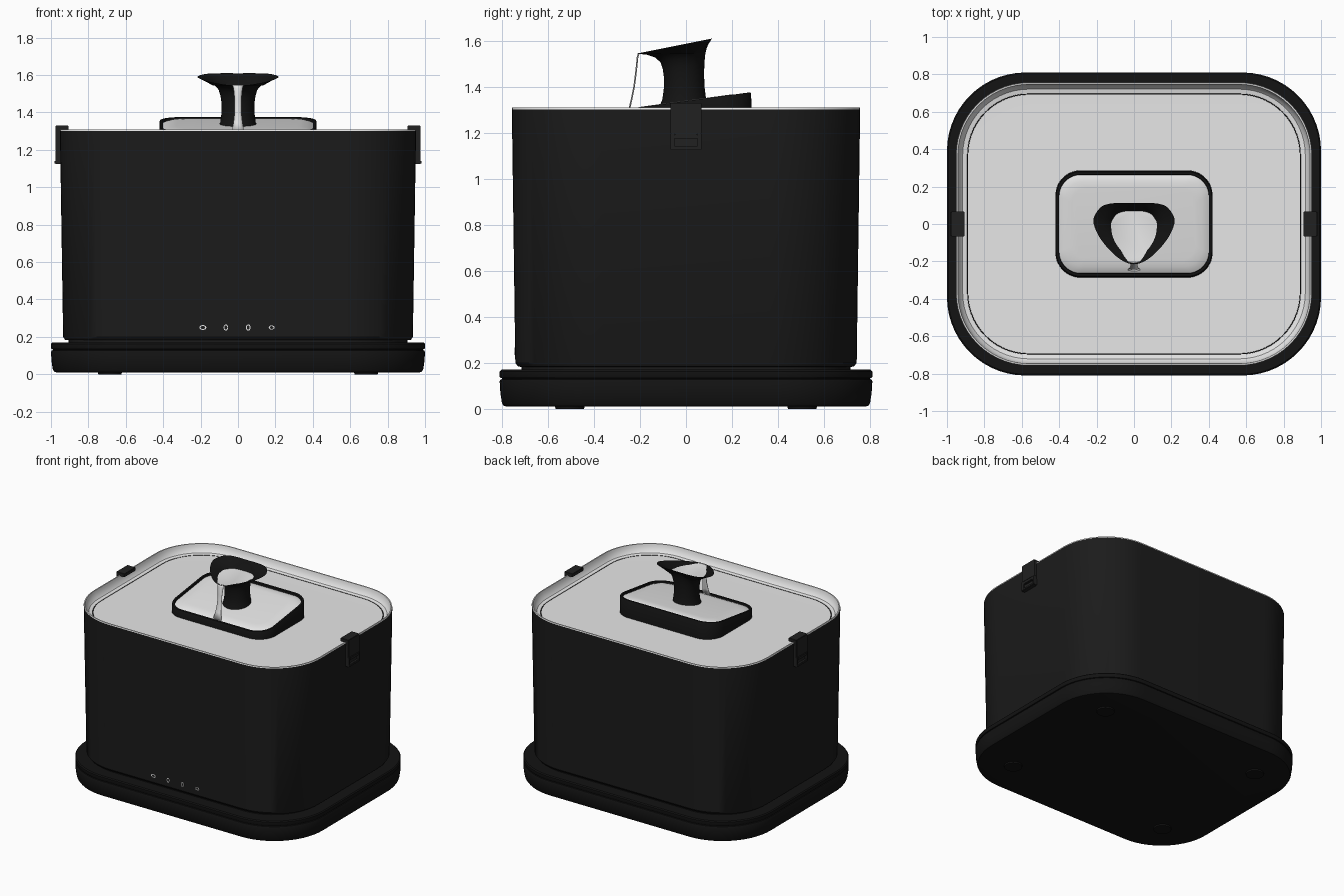
import bpy, bmesh, math
from mathutils import Vector

if "Cube" in bpy.data.objects:
    bpy.data.objects.remove(bpy.data.objects["Cube"])


def material(name, v):
    m = bpy.data.materials.new(name)
    m.diffuse_color = (v, v, v, 1)
    m.use_nodes = True
    m.node_tree.nodes["Principled BSDF"].inputs["Base Color"].default_value = m.diffuse_color
    return m


BODY = material("charcoal plastic", 0.011)
BASE = material("black plastic", 0.0065)
CLIP = material("dark grey plastic", 0.015)
PALE = material("pale grey plastic", 0.82)
WATER = material("white water", 0.95)


def finish(name, bm, mats, angle=35):
    bmesh.ops.recalc_face_normals(bm, faces=bm.faces)
    me = bpy.data.meshes.new(name)
    bm.to_mesh(me)
    bm.free()
    for m in mats:
        me.materials.append(m)
    me.shade_smooth()
    me.set_sharp_from_angle(angle=math.radians(angle))
    ob = bpy.data.objects.new(name, me)
    bpy.context.collection.objects.link(ob)
    return ob


def loft(name, rings, mats, band=None, caps=(0, 0), angle=35):
    """Skin closed rings; band[i] is the material of the strip after ring i."""
    bm = bmesh.new()
    vs = [[bm.verts.new(p) for p in r] for r in rings]
    n = len(vs[0])
    for i in range(len(vs) - 1):
        for j in range(n):
            k = (j + 1) % n
            f = bm.faces.new((vs[i][j], vs[i][k], vs[i + 1][k], vs[i + 1][j]))
            f.material_index = band[i] if band else 0
    for r, c in ((vs[0], caps[0]), (vs[-1], caps[1])):
        if c is not None:
            bm.faces.new(r).material_index = c
    return finish(name, bm, mats, angle)


def rrect(hx, hy, r, z, seg=14):
    """Rounded rectangle; z is a height or a function of y."""
    pts = []
    for q, (sx, sy) in enumerate(((1, 1), (-1, 1), (-1, -1), (1, -1))):
        for i in range(seg + 1):
            a = math.pi / 2 * (q + i / seg)
            x = sx * (hx - r) + r * math.cos(a)
            y = sy * (hy - r) + r * math.sin(a)
            pts.append((x, y, z(y) if callable(z) else z))
    return pts


def inset_rings(hx, hy, r, profile):
    return [rrect(hx - d, hy - d, r - d, z) for d, z in profile]


def box(name, lo, hi, mat, bevel=0.005):
    bm = bmesh.new()
    bmesh.ops.create_cube(bm, size=1)
    for v in bm.verts:
        v.co = Vector([(a + b) / 2 + c * (b - a) for a, b, c in zip(lo, hi, v.co)])
    if bevel:
        bmesh.ops.bevel(bm, geom=bm.edges[:], offset=bevel, segments=2, affect='EDGES')
    return finish(name, bm, [mat])


# base tray with a groove around it
loft("base", inset_rings(1.0, 0.81, 0.42, [
    (0.03, 0.01), (0.018, 0.013), (0.010, 0.025), (0.003, 0.07), (0.0, 0.12), (0.004, 0.127),
    (0.010, 0.129), (0.010, 0.133), (0.003, 0.135), (0.0, 0.14), (0.0, 0.163),
    (0.007, 0.17), (0.09, 0.17)]), [BASE])

# feet under the base
for sx in (-1, 1):
    for sy in (-1, 1):
        bm = bmesh.new()
        bmesh.ops.create_cone(bm, cap_ends=True, segments=32, radius1=0.062, radius2=0.065, depth=0.015)
        bmesh.ops.translate(bm, verts=bm.verts, vec=(sx * 0.685, sy * 0.505, 0.0075))
        finish("foot", bm, [BASE])

# tank: narrow neck, tapered wall, open at the top
loft("tank", [
    rrect(0.905, 0.715, 0.36, 0.165), rrect(0.905, 0.715, 0.36, 0.182),
    rrect(0.925, 0.73, 0.37, 0.184), rrect(0.935, 0.742, 0.38, 0.20),
    rrect(0.952, 0.757, 0.39, 1.302)], [BODY], None, (0, None))

# pale tray: lip, sloping wall, thin seam and nearly flat floor
loft("drinking_tray", inset_rings(0.952, 0.757, 0.39, [
    (0.0, 1.302), (0.002, 1.31), (0.010, 1.31), (0.013, 1.295), (0.022, 1.268),
    (0.036, 1.252), (0.060, 1.247), (0.061, 1.240), (0.064, 1.240),
    (0.065, 1.247), (0.20, 1.246), (0.36, 1.247)]),
    [PALE, BODY], [0, 0, 0, 0, 0, 0, 1, 1, 1, 0, 0], (None, 0))


# pedestal with a tilted, framed top
def tilt(dz):
    return lambda y: 1.338 + 0.136 * y + dz


loft("pedestal", [
    rrect(0.42, 0.287, 0.135, 1.235), rrect(0.42, 0.283, 0.135, tilt(-0.006)),
    rrect(0.416, 0.279, 0.131, tilt(0)), rrect(0.402, 0.265, 0.117, tilt(0)),
    rrect(0.40, 0.263, 0.115, tilt(-0.014)), rrect(0.388, 0.251, 0.108, tilt(-0.008)),
    rrect(0.365, 0.228, 0.095, tilt(-0.001)), rrect(0.33, 0.193, 0.08, tilt(0.002))],
    [BASE, PALE], [0, 0, 0, 0, 1, 1, 1], (0, 1))


def smooth_outline(half, per=5):
    """Mirror half an outline and resample it as a closed smooth curve."""
    pts = [Vector(p) for p in half + [(-x, y) for x, y in half[-2:0:-1]]]
    out, n = [], len(pts)
    for i in range(n):
        a, b, c, d = (pts[(i + k) % n] for k in (-1, 0, 1, 2))
        for s in range(per):
            t = s / per
            out.append(0.5 * (2 * b + (c - a) * t + (2 * a - 5 * b + 4 * c - d) * t * t
                              + (3 * b - a - 3 * c + d) * t ** 3))
    return out


# spout: round stem flaring to a slanted teardrop lip, filled with water
lip = smooth_outline([(0, .112), (.10, .112), (.17, .095), (.21, .045), (.215, .0),
                      (.185, -.07), (.125, -.145), (.06, -.197), (0, -.215)])
pool = smooth_outline([(0, .07), (.06, .066), (.105, .045), (.132, .005), (.13, -.04),
                       (.105, -.10), (.07, -.16), (.035, -.198), (0, -.209)])
centre = Vector((0, -0.008))


def slant(y):
    return 1.587 + 0.2 * y


rings = []
for h, f, r in ((0, 0, .105), (.1, 0, .095), (.3, 0, .088), (.5, .02, .086), (.64, .06, .086),
                (.76, .14, .086), (.86, .32, .086), (.94, .62, .086), (1, 1, .086)):
    ring = []
    for p in lip:
        q = (centre + (p - centre).normalized() * r).lerp(p, f)
        ring.append((q.x, q.y, 1.32 + (slant(q.y) - 1.32) * h))
    rings.append(ring)
rings.append([(p.x, p.y, 1.544) for p in pool])
loft("spout", rings, [BASE, WATER], [0] * 9, (0, 1))

# thin falling sheet of water
bm = bmesh.new()
prev = None
for y, z, w in ((-.205, 1.546, .03), (-.211, 1.53, .024), (-.217, 1.47, .018),
                (-.226, 1.40, .018), (-.237, 1.345, .024), (-.249, 1.295, .034)):
    row = [bm.verts.new((s * w, y - 0.003 * (1 - s * s), z)) for s in (-1, 0, 1)]
    if prev:
        for i in (0, 1):
            bm.faces.new((prev[i], prev[i + 1], row[i + 1], row[i]))
    prev = row
sheet = finish("water_stream", bm, [WATER], 60)
sheet.modifiers.new("thickness", 'SOLIDIFY').thickness = 0.004

# side clips hooked over the rim, each with a framed latch
for s, side in ((-1, "left"), (1, "right")):
    def part(name, x0, x1, y, z0, z1, mat=CLIP):
        xs = sorted((s * x0, s * x1))
        box(f"{side}_{name}", (xs[0], -y, z0), (xs[1], y, z1), mat, 0.003)
    part("clip_hook", 0.905, 0.975, 0.068, 1.304, 1.33)
    part("clip_plate", 0.945, 0.975, 0.068, 1.195, 1.325)
    part("clip_latch_back", 0.94, 0.962, 0.066, 1.125, 1.20)
    part("clip_latch_top", 0.945, 0.977, 0.05, 1.172, 1.194)
    part("clip_latch_bottom", 0.945, 0.98, 0.068, 1.125, 1.142)
    for sy in (-1, 1):
        ys = sorted((sy * 0.05, sy * 0.068))
        xs = sorted((s * 0.945, s * 0.977))
        box(f"{side}_clip_latch_side", (xs[0], ys[0], 1.13), (xs[1], ys[1], 1.20), CLIP, 0.003)

# small indicator symbols as thin outlined plates on the front
for x, rx, rz in ((-0.188, .019, .013), (-0.065, .012, .017), (0.055, .012, .017), (0.18, .016, .011)):
    outline = [(math.cos(a * math.pi / 8), math.sin(a * math.pi / 8)) for a in range(16)]
    rings = [[(x + c * rx * k, y, 0.25 + d * rz * k) for c, d in outline]
             for k, y in ((1, -0.74), (1, -0.746), (0.65, -0.746), (0.65, -0.74))]
    loft("indicator", rings, [PALE], None, (None, None))
